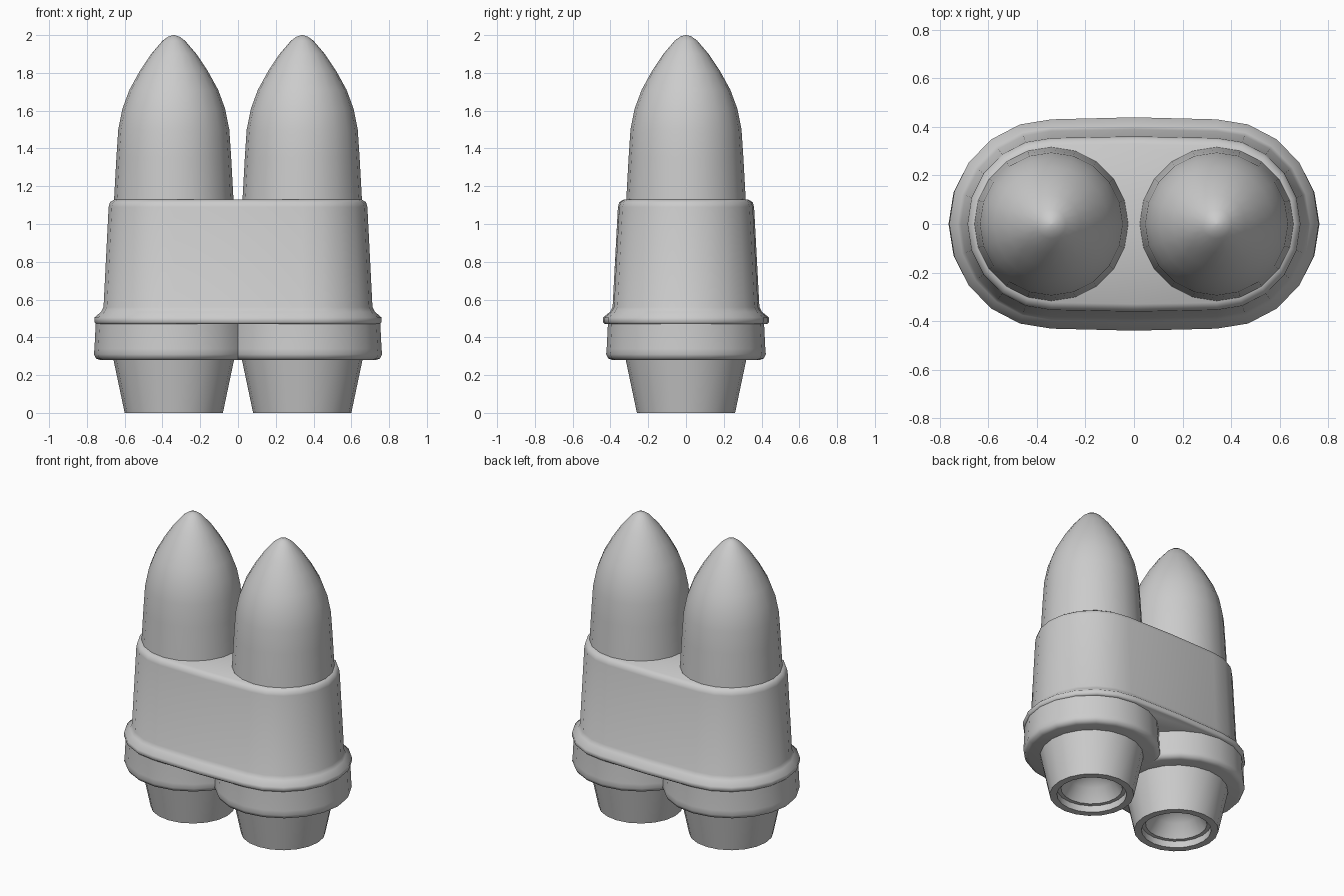
import bpy, bmesh, math

if "Cube" in bpy.data.objects:
    bpy.data.objects.remove(bpy.data.objects["Cube"])

SIDES = 20
OFFSET = 0.34   # distance of each tube axis from the middle

grey = bpy.data.materials.new("plain grey")
grey.use_nodes = True
colour = (0.6, 0.6, 0.6, 1)
grey.diffuse_color = colour
grey.node_tree.nodes["Principled BSDF"].inputs["Base Color"].default_value = colour


def circle(r):
    return [(r * math.cos(a), r * math.sin(a))
            for a in (math.tau * i / SIDES for i in range(SIDES))]


def stadium(r):
    """Two half circles joined by gently bowed long sides."""
    half = SIDES // 2
    pts = []
    for side in (1, -1):
        for i in range(half + 1):
            a = math.pi * i / half - math.pi / 2
            pts.append((side * (OFFSET + r * math.cos(a)), side * r * 1.025 * math.sin(a)))
        pts.append((0, side * r * 1.045))
    return pts


def loft(name, outline, profile, x=0, angle=40):
    """Skin an outline through (radius, height) pairs and cap both ends."""
    bm = bmesh.new()
    rings = [[bm.verts.new((px + x, py, z)) for px, py in outline(r)] for r, z in profile]
    n = len(rings[0])
    for low, high in zip(rings, rings[1:]):
        for i in range(n):
            j = (i + 1) % n
            bm.faces.new((low[i], low[j], high[j], high[i]))
    bm.faces.new(rings[0][::-1])
    bm.faces.new(rings[-1])
    bmesh.ops.recalc_face_normals(bm, faces=bm.faces)
    mesh = bpy.data.meshes.new(name)
    bm.to_mesh(mesh)
    bm.free()
    mesh.materials.append(grey)
    obj = bpy.data.objects.new(name, mesh)
    bpy.context.collection.objects.link(obj)
    bpy.ops.object.select_all(action='DESELECT')
    obj.select_set(True)
    bpy.context.view_layer.objects.active = obj
    bpy.ops.object.shade_smooth_by_angle(angle=math.radians(angle))
    return obj


# Shared housing with a flared lower flange and a softened top edge
loft("housing", stadium,
     [(0.41, 0.47), (0.42, 0.48), (0.42, 0.505), (0.385, 0.535), (0.372, 0.56),
      (0.345, 1.09), (0.338, 1.115), (0.315, 1.13)], angle=60)

dome = [(0.318, 1.1), (0.315, 1.15), (0.304, 1.35), (0.294, 1.5), (0.272, 1.61),
        (0.235, 1.71), (0.18, 1.81), (0.12, 1.9), (0.06, 1.97), (0.03, 1.992), (0.004, 2.0)]
collar = [(0.39, 0.28), (0.412, 0.288), (0.423, 0.31), (0.42, 0.34), (0.413, 0.48)]
# Nozzle runs from the concave cup, over the rim and up the outer wall
nozzle = [(0.01, 0.19), (0.08, 0.175), (0.14, 0.13), (0.19, 0.045), (0.215, 0.045),
          (0.215, 0.0), (0.26, 0.0), (0.32, 0.285)]

for label, x in (("left", OFFSET), ("right", -OFFSET)):
    loft(label + "_dome", circle, dome, x)
    loft(label + "_collar", circle, collar, x, 60)
    loft(label + "_nozzle", circle, nozzle, x)
